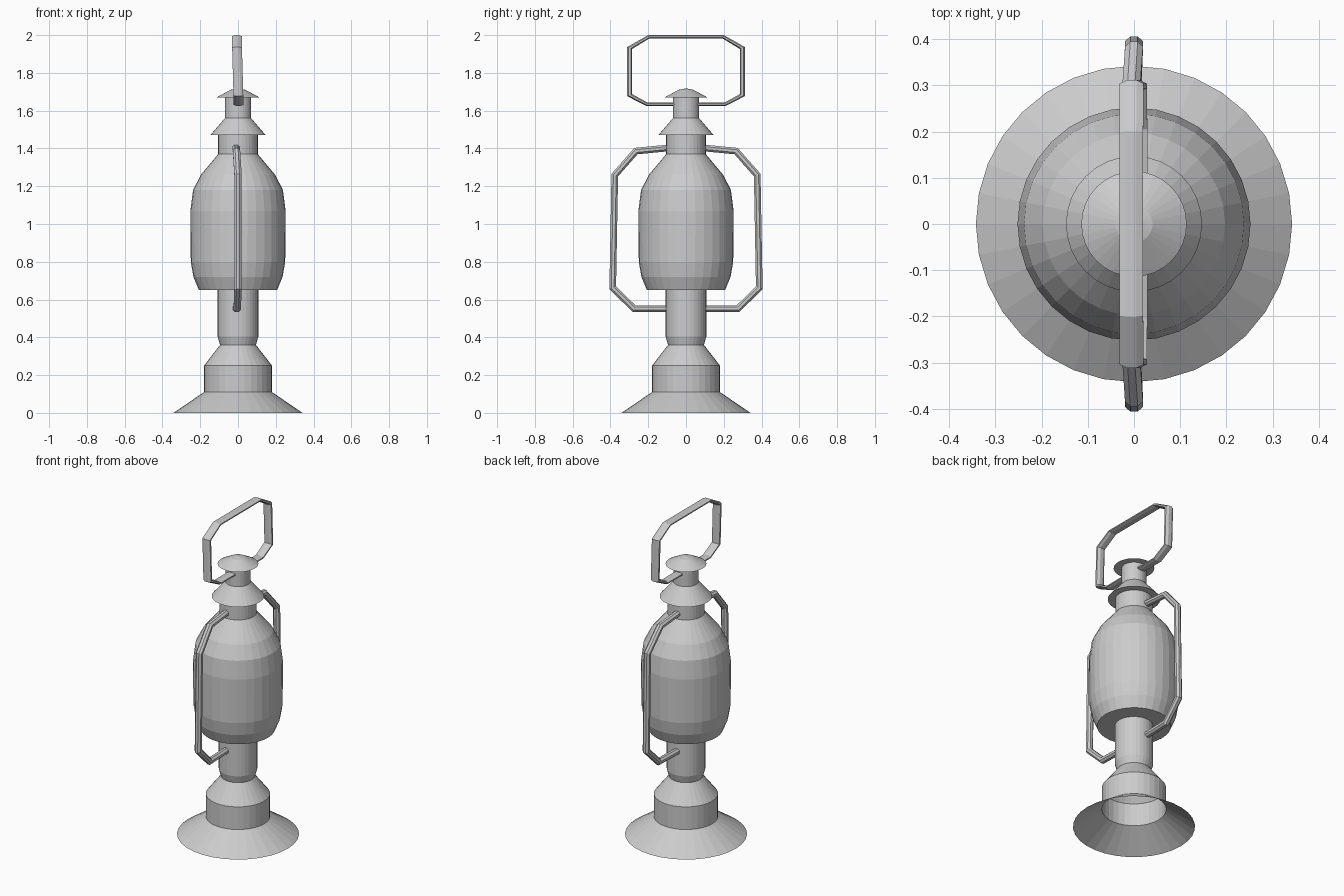
import bpy, bmesh, math
from mathutils import Vector

if "Cube" in bpy.data.objects:
    bpy.data.objects.remove(bpy.data.objects["Cube"])


def make_object(name, bm):
    bmesh.ops.remove_doubles(bm, verts=bm.verts, dist=1e-5)
    bmesh.ops.recalc_face_normals(bm, faces=bm.faces)
    mesh = bpy.data.meshes.new(name)
    bm.to_mesh(mesh)
    bm.free()
    obj = bpy.data.objects.new(name, mesh)
    bpy.context.collection.objects.link(obj)
    return obj


def lathe(name, profile, sides=32):
    """Spin (radius, z) points around the z axis."""
    bm = bmesh.new()
    verts = [bm.verts.new((r, 0, z)) for r, z in profile]
    edges = [bm.edges.new(pair) for pair in zip(verts, verts[1:])]
    bmesh.ops.spin(bm, geom=verts + edges, cent=(0, 0, 0), axis=(0, 0, 1),
                   angle=math.tau, steps=sides, use_merge=True)
    return make_object(name, bm)


def bent_rod(name, path, half_x, half_t, squash=1.0, sides=8):
    """Sweep an oval section along (x, y, z) points lying close to the yz plane."""
    pts = [Vector(p) for p in path]
    bm = bmesh.new()
    rings = []
    for i, p in enumerate(pts):
        a = (p - pts[i - 1]) if i else pts[1] - p
        b = (pts[i + 1] - p) if i < len(pts) - 1 else a
        na = Vector((0, -a.z, a.y)).normalized()
        nb = Vector((0, -b.z, b.y)).normalized()
        miter = (na + nb) / (1 + na.dot(nb))
        miter.z *= squash
        ring = []
        for k in range(sides):
            t = math.tau * (k + 0.5) / sides
            ring.append(bm.verts.new(p + Vector((half_x * math.cos(t), 0, 0))
                                     + miter * half_t * math.sin(t)))
        rings.append(ring)
    for r0, r1 in zip(rings, rings[1:]):
        for k in range(sides):
            n = (k + 1) % sides
            bm.faces.new((r0[k], r0[n], r1[n], r1[k]))
    bm.faces.new(rings[0])
    bm.faces.new(rings[-1])
    return make_object(name, bm)


# Flared foot and stepped base, open underneath
lathe("base", [(0.342, 0), (0.18, 0.11), (0.18, 0.25), (0.095, 0.36)])

# Fuel column below the globe
lathe("fuel_column", [(0.095, 0.36), (0.108, 0.405), (0.108, 0.65)])

# Globe with a flat underside
lathe("globe", [(0.108, 0.65), (0.207, 0.65), (0.236, 0.72), (0.25, 0.80),
                (0.252, 1.07), (0.238, 1.18), (0.197, 1.26), (0.105, 1.37)])

# Chimney collar, skirt, neck and cap
lathe("chimney_collar", [(0.105, 1.37), (0.105, 1.47)])
lathe("chimney_skirt", [(0.105, 1.47), (0.147, 1.47), (0.07, 1.56)])
lathe("chimney_neck", [(0.07, 1.56), (0.07, 1.67)])
lathe("chimney_cap", [(0.07, 1.67), (0.114, 1.67), (0.04, 1.71), (0, 1.718)])

# Side tubes and carrying handle, mirrored left and right
tube = [(-0.01, 0.09, 1.403), (-0.008, 0.265, 1.386), (0, 0.377, 1.259),
        (0, 0.388, 0.662), (-0.004, 0.275, 0.552), (-0.01, 0.09, 0.552)]
lower = [(0.003, 0.06, 1.634), (0.003, 0.207, 1.634), (0.002, 0.298, 1.682),
         (-0.005, 0.298, 1.932), (-0.006, 0.197, 1.991)]
for side, s in (("right", 1), ("left", -1)):
    bent_rod("side_tube_" + side, [(x, y * s, z) for x, y, z in tube],
             0.021, 0.019)
handle = lower + [(x, -y, z) for x, y, z in reversed(lower)]
bent_rod("carrying_handle", handle, 0.028, 0.0145, squash=0.65)
